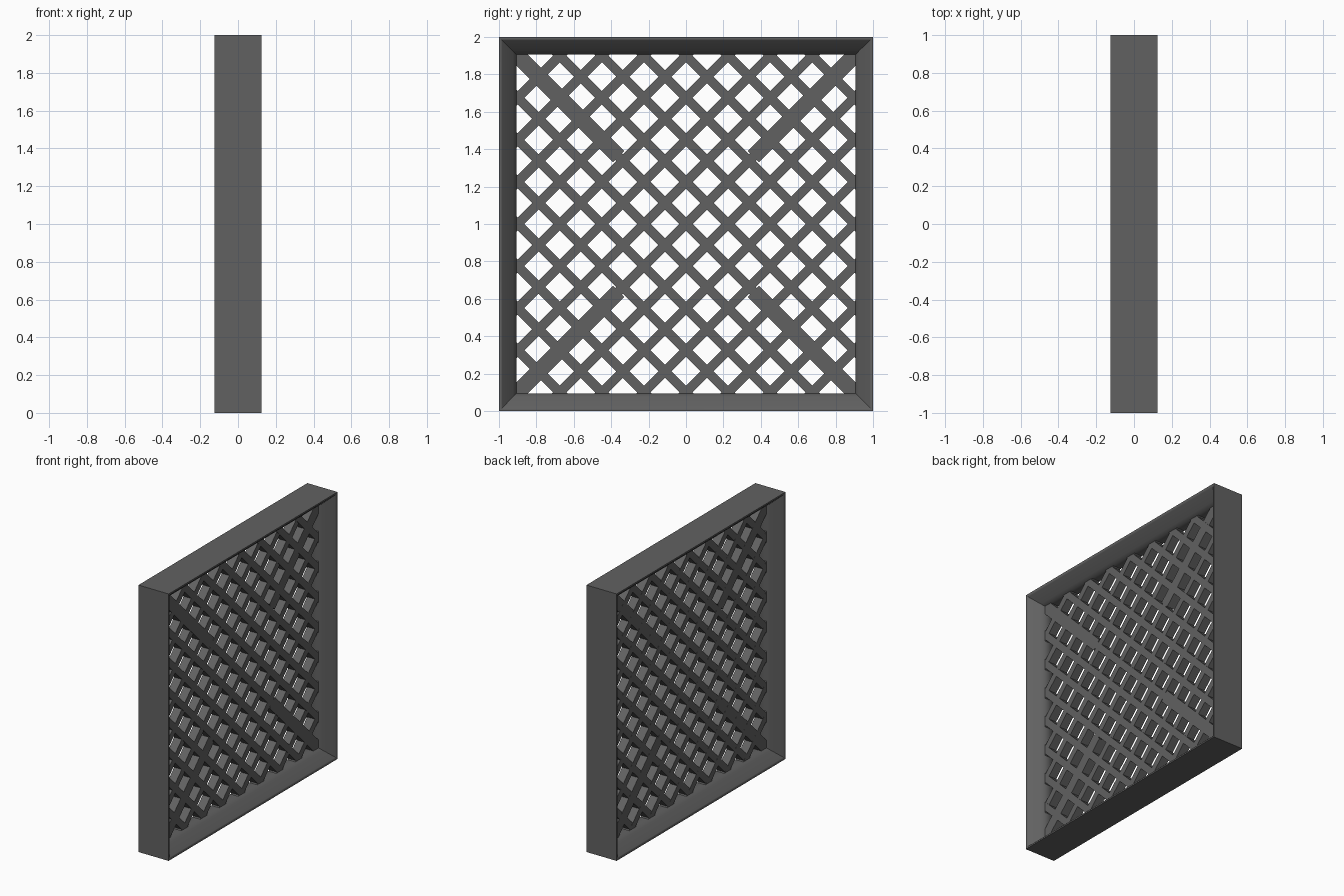
import bpy, bmesh, math
from mathutils import Matrix, Vector

if "Cube" in bpy.data.objects:
    bpy.data.objects.remove(bpy.data.objects["Cube"])

C = 1.0        # height of the panel centre
PITCH = 0.225  # horizontal spacing of lattice bars
REACH = 0.935  # bars end inside the frame

mat = bpy.data.materials.new("dark_grey")
mat.diffuse_color = (0.12, 0.12, 0.12, 1)
mat.use_nodes = True
mat.node_tree.nodes["Principled BSDF"].inputs["Base Color"].default_value = mat.diffuse_color


def make(name, bm):
    bmesh.ops.recalc_face_normals(bm, faces=bm.faces[:])
    me = bpy.data.meshes.new(name)
    bm.to_mesh(me)
    bm.free()
    me.materials.append(mat)
    ob = bpy.data.objects.new(name, me)
    bpy.context.collection.objects.link(ob)
    return ob


# Mitred frame: (x, half size) profile swept round the four corners
half = [(0.125, 1), (0.125, 0.99), (0.118, 0.982), (0.055, 0.925), (0.033, 0.907)]
profile = half + [(-x, h) for x, h in reversed(half)]
bm = bmesh.new()
rings = [[bm.verts.new((x, sy * h, C + sz * h)) for x, h in profile]
         for sy, sz in ((-1, -1), (1, -1), (1, 1), (-1, 1))]
n = len(profile)
for i in range(4):
    a, b = rings[i], rings[(i + 1) % 4]
    for j in range(n):
        k = (j + 1) % n
        bm.faces.new((a[j], a[k], b[k], b[j]))
frame = make("frame", bm)
bpy.context.view_layer.objects.active = frame
frame.select_set(True)
bpy.ops.object.shade_smooth_by_angle(angle=math.radians(50))


# Bar along one diagonal direction, centred at (y, z)
def bar(bm, slope, y, z, length, width, depth):
    m = (Matrix.Translation((0, y, z))
         @ Matrix.Rotation(slope * math.pi / 4, 4, 'X')
         @ Matrix.Diagonal((depth, length, width, 1)))
    bmesh.ops.create_cube(bm, size=1, matrix=m)


# Diagonal lattice, both directions in one plane, with wide corner braces
for slope, name, depth in ((-1, "falling_bars", 0.064), (1, "rising_bars", 0.063)):
    bm = bmesh.new()
    for k in range(-7, 8):
        c = k * PITCH
        length = (2 * REACH - abs(c)) * math.sqrt(2)
        bar(bm, slope, c / 2, C - slope * c / 2, length, 0.05, depth)
    for s in (-1, 1):
        inner, outer = 0.36, 0.93
        mid = s * (inner + outer) / 2
        bar(bm, slope, mid, C + slope * mid,
            (outer - inner) * math.sqrt(2), 0.085, depth)
    make(name, bm)
